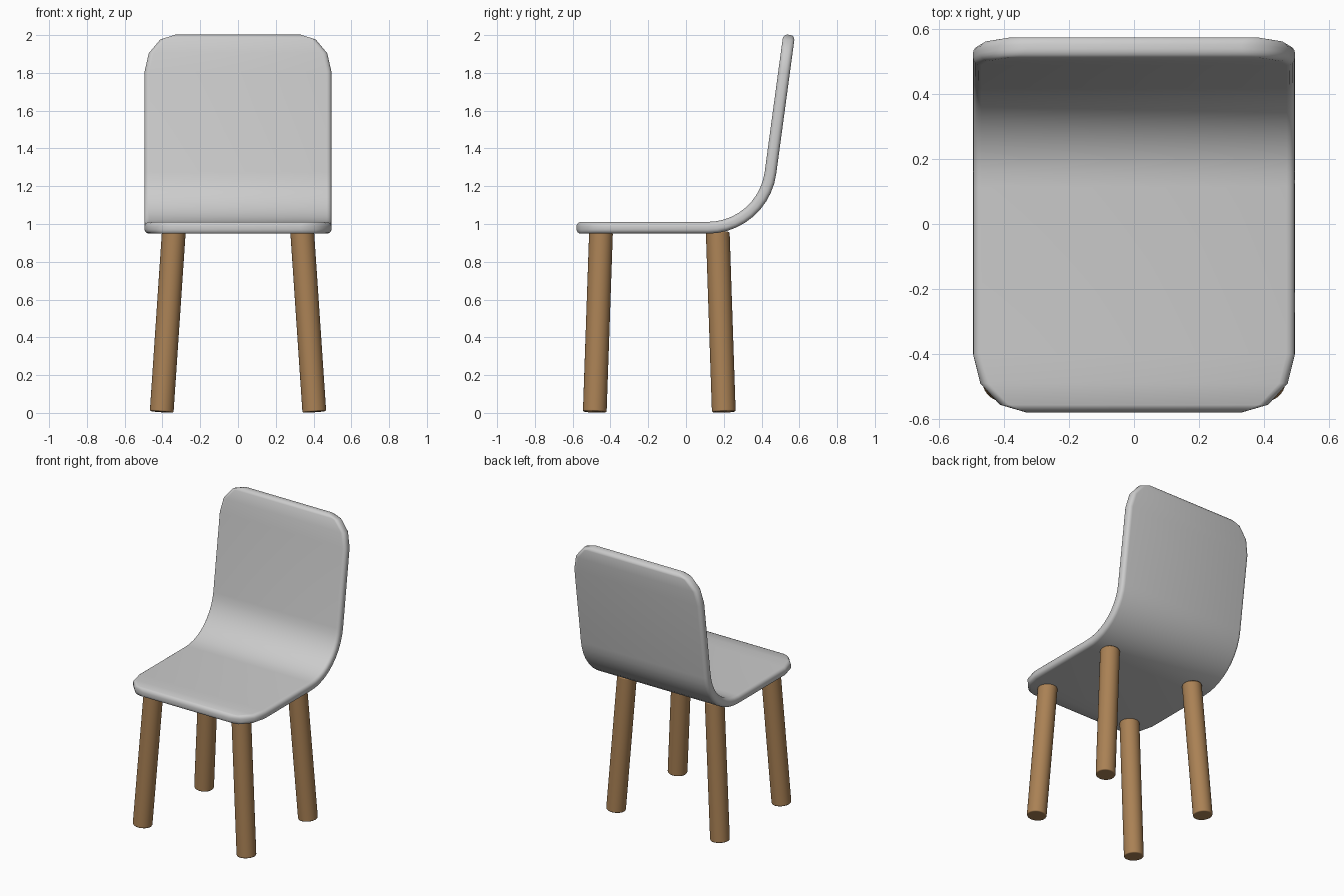
import bpy
import bmesh
from math import sin, cos, radians
from mathutils import Vector

if "Cube" in bpy.data.objects:
    bpy.data.objects.remove(bpy.data.objects["Cube"])

wood = bpy.data.materials.new("wood")
wood.diffuse_color = (0.4, 0.22, 0.09, 1)
wood.use_nodes = True
wood.node_tree.nodes["Principled BSDF"].inputs["Base Color"].default_value = wood.diffuse_color

# Shell dimensions
HALF_W, INNER_W = 0.495, 0.33
THICK, SEAT_Z = 0.062, 0.98
FRONT_Y, BEND_Y, BEND_R = -0.58, 0.115, 0.335
TURN = radians(82.3)
FLAT = BEND_Y - FRONT_Y
ARC = BEND_R * TURN
BACK = 0.738
TOTAL = FLAT + ARC + BACK


def profile(s):
    """Point (y, z) at distance s along the seat-to-backrest centre line."""
    if s <= FLAT:
        return FRONT_Y + s, SEAT_Z
    a = min((s - FLAT) / BEND_R, TURN)
    rest = max(s - FLAT - ARC, 0)
    return (BEND_Y + BEND_R * sin(a) + rest * cos(TURN),
            SEAT_Z + BEND_R * (1 - cos(a)) + rest * sin(TURN))


def corner(length):
    """Three-segment rounded corner as (distance from end, half width)."""
    return [(length * (1 - cos(radians(a))),
             INNER_W + (HALF_W - INNER_W) * sin(radians(a))) for a in (0, 30, 60, 90)]


# Seat and backrest: one bent sheet, thickened and rounded
rows = corner(0.18)
rows += [(FLAT + ARC * i / 10, HALF_W) for i in range(11)]
rows += [(TOTAL - d, w) for d, w in reversed(corner(0.2))]

bm = bmesh.new()
pairs = []
for s, w in rows:
    y, z = profile(s)
    pairs.append([bm.verts.new((x, y, z)) for x in (-w, w)])
for (a, b), (c, d) in zip(pairs, pairs[1:]):
    bm.faces.new((a, b, d, c))
mesh = bpy.data.meshes.new("seat_shell")
bm.to_mesh(mesh)
bm.free()
shell = bpy.data.objects.new("seat_shell", mesh)
bpy.context.collection.objects.link(shell)
mesh.shade_smooth()

solid = shell.modifiers.new("thickness", 'SOLIDIFY')
solid.thickness = THICK
solid.offset = 0
solid.use_even_offset = True
bev = shell.modifiers.new("round_edges", 'BEVEL')
bev.width = 0.026
bev.segments = 4
bev.limit_method = 'ANGLE'
bev.angle_limit = radians(60)


# Splayed round legs with slightly softened ends
def leg(name, top, bottom):
    top, bottom = Vector(top), Vector(bottom)
    axis = top - bottom
    bpy.ops.mesh.primitive_cylinder_add(vertices=32, radius=0.063, depth=axis.length,
                                        location=(top + bottom) / 2)
    ob = bpy.context.object
    ob.name = name
    ob.rotation_euler = axis.to_track_quat('Z', 'Y').to_euler()
    ob.data.materials.append(wood)
    ob.data.shade_smooth()
    b = ob.modifiers.new("soft_ends", 'BEVEL')
    b.width = 0.008
    b.segments = 2
    b.limit_method = 'ANGLE'
    b.angle_limit = radians(60)
    b.harden_normals = True


for side, sx in (("left", -1), ("right", 1)):
    leg(f"front_leg_{side}", (sx * 0.34, -0.45, 0.957), (sx * 0.404, -0.483, 0.005))
    leg(f"back_leg_{side}", (sx * 0.34, 0.168, 0.957), (sx * 0.404, 0.2, 0.005))
